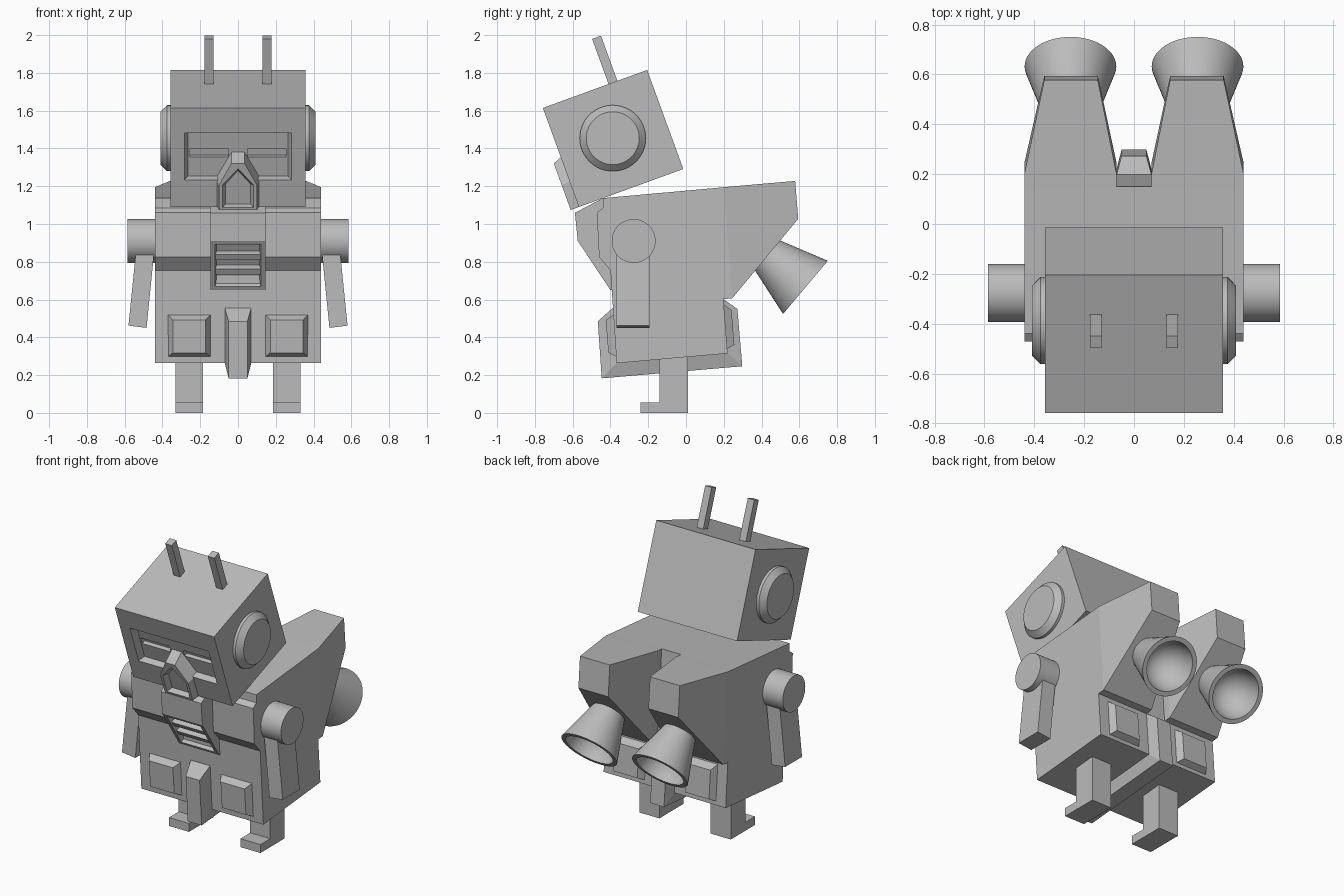
import bpy, bmesh, math
from mathutils import Matrix, Vector

cube = bpy.data.objects.get("Cube")
if cube:
    bpy.data.objects.remove(cube, do_unlink=True)

grey = bpy.data.materials.new("plain_grey")
grey.use_nodes = True
grey.diffuse_color = (0.5, 0.5, 0.5, 1)
grey.node_tree.nodes["Principled BSDF"].inputs["Base Color"].default_value = (0.5, 0.5, 0.5, 1)
SIDES = (("left", 1), ("right", -1))


def finish(name, bm, smooth=False):
    bmesh.ops.recalc_face_normals(bm, faces=bm.faces)
    mesh = bpy.data.meshes.new(name)
    bm.to_mesh(mesh)
    bm.free()
    mesh.materials.append(grey)
    ob = bpy.data.objects.new(name, mesh)
    bpy.context.collection.objects.link(ob)
    if smooth:
        bpy.ops.object.select_all(action='DESELECT')
        ob.select_set(True)
        bpy.context.view_layer.objects.active = ob
        bpy.ops.object.shade_smooth_by_angle(angle=math.radians(30))
    return ob


def hull(name, points, frame=Matrix()):
    """Convex solid around a few points."""
    bm = bmesh.new()
    for p in points:
        bm.verts.new(frame @ Vector(p))
    res = bmesh.ops.convex_hull(bm, input=bm.verts)
    inside = [v for v in res["geom_interior"] if isinstance(v, bmesh.types.BMVert)]
    bmesh.ops.delete(bm, geom=inside, context='VERTS')
    bmesh.ops.dissolve_limit(bm, angle_limit=0.01, verts=bm.verts, edges=bm.edges)
    return finish(name, bm)


def rect(x0, x1, z0, z1, y):
    return [(x, y, z) for x in (x0, x1) for z in (z0, z1)]


def box(name, x0, x1, y0, y1, z0, z1, frame=Matrix()):
    return hull(name, rect(x0, x1, z0, z1, y0) + rect(x0, x1, z0, z1, y1), frame)


def prism(name, profile, x0, x1):
    """Extrude a (y, z) profile along x."""
    bm = bmesh.new()
    face = bm.faces.new([bm.verts.new((x0, y, z)) for y, z in profile])
    res = bmesh.ops.extrude_face_region(bm, geom=[face])
    verts = [g for g in res["geom"] if isinstance(g, bmesh.types.BMVert)]
    bmesh.ops.translate(bm, verts=verts, vec=(x1 - x0, 0, 0))
    return finish(name, bm)


def lathe(name, profile, origin, axis):
    """Spin a (radius, distance) profile round an axis."""
    bm = bmesh.new()
    turn = Vector((0, 0, 1)).rotation_difference(Vector(axis)).to_matrix().to_4x4()
    verts = [bm.verts.new((r, 0, d)) for r, d in profile]
    edges = [bm.edges.new(pair) for pair in zip(verts, verts[1:])]
    bmesh.ops.spin(bm, geom=verts + edges, cent=(0, 0, 0), axis=(0, 0, 1),
                   angle=math.tau, steps=48)
    bmesh.ops.remove_doubles(bm, verts=bm.verts, dist=0.0005)
    bm.transform(Matrix.Translation(origin) @ turn)
    return finish(name, bm, smooth=True)


def cut(target, cutter):
    cutter.hide_render = True
    mod = target.modifiers.new("cut", 'BOOLEAN')
    mod.operation = 'DIFFERENCE'
    mod.solver = 'EXACT'
    mod.object = cutter
    bpy.context.view_layer.objects.active = target
    bpy.ops.object.modifier_apply(modifier=mod.name)
    bpy.data.objects.remove(cutter, do_unlink=True)


# Torso
torso = [(-0.44, 1.137), (-0.44, 1.085), (-0.472, 1.06), (-0.46, 0.825), (-0.40, 0.755),
         (-0.367, 0.263), (0.22, 0.315), (0.198, 0.602), (0.15, 1.19)]
prism("torso", torso, -0.44, 0.44)

# Chest block with a recessed louvred vent on its lower slope
chest = prism("chest_block", [(-0.40, 0.65), (-0.573, 0.91), (-0.588, 1.059),
                              (-0.44, 1.137), (-0.3, 1.14), (-0.3, 0.65)], -0.145, 0.145)
slope = Matrix.Translation((0, -0.40, 0.65)) @ Matrix.Rotation(math.radians(33.65), 4, 'X')
cut(chest, hull("vent_cutter", rect(-0.123, 0.123, 0.02, 0.292, -0.01)
                + rect(-0.113, 0.113, 0.03, 0.282, 0.045), slope))
for i, z in enumerate((0.095, 0.185)):
    box(f"vent_bar_{i + 1}", -0.118, 0.118, 0.008, 0.05, z, z + 0.035, slope)

# Strap running from the front, under the torso, to the back
inner = [(-0.388, 0.555), (-0.367, 0.263), (0.22, 0.315), (0.198, 0.602)]
outer = [(-0.467, 0.485), (-0.446, 0.183), (0.298, 0.247), (0.272, 0.55)]
hull("belly_strap", [(s * w, y, z) for s in (1, -1)
                     for w, ring in ((0.07, inner), (0.05, outer)) for y, z in ring])

# Head, built in a frame tilted forward
tilt = Matrix.Translation((0, -0.567, 1.09)) @ Matrix.Rotation(math.radians(20), 4, 'X')
head = box("head", -0.358, 0.358, 0, 0.588, 0, 0.558, tilt)
cut(head, hull("visor_cutter", rect(-0.288, 0.288, 0.151, 0.418, -0.01)
               + rect(-0.265, 0.265, 0.16, 0.41, 0.04), tilt))
for side, s in SIDES:
    cut(head, box("eye_cutter", s * 0.05, s * 0.255, 0.03, 0.065, 0.268, 0.312, tilt))

# Beak with an arched recess
beak = hull("beak", [(s * x, y, z) for s in (1, -1) for x, y, z in (
    (0.12, 0.045, 0), (0.12, 0.045, 0.145), (0.034, 0.045, 0.297),
    (0.1, -0.046, 0), (0.1, -0.046, 0.14), (0.035, -0.046, 0.262))], tilt)
cut(beak, hull("beak_cutter", [(s * x, y, z) for s in (1, -1) for x, y, z in (
    (0.085, -0.05, 0.012), (0.085, -0.05, 0.14), (0, -0.05, 0.235),
    (0.065, -0.012, 0.02), (0.065, -0.012, 0.135), (0, -0.012, 0.21))], tilt))

for side, s in SIDES:
    # Ears and antennae
    lathe(f"{side}_ear", [(0, -0.02), (0.175, -0.02), (0.175, 0.018), (0.14, 0.052), (0, 0.052)],
          tilt @ Vector((s * 0.358, 0.293, 0.281)), (s, 0, 0))
    box(f"{side}_antenna", s * 0.13, s * 0.177, 0.37, 0.42, 0.54, 0.812, tilt)

    # Shoulders and splayed arms
    lathe(f"{side}_shoulder", [(0, 0), (0.116, 0), (0.116, 0.165), (0, 0.165)],
          (s * 0.42, -0.277, 0.91), (s, 0, 0))
    hull(f"{side}_arm", [(s * x, y, z) for y in (-0.367, -0.193) for x, z in (
        (0.437, 0.92), (0.533, 0.925), (0.58, 0.462), (0.484, 0.45))])

    # Legs with toes
    prism(f"{side}_leg", [(-0.24, 0), (0.01, 0), (0.01, 0.32), (-0.14, 0.32),
                          (-0.14, 0.055), (-0.24, 0.055)], s * 0.185, s * 0.33)

    # Tapered rear pods
    root = [(0.15, 1.19), (0.2, 1.195), (0.198, 0.602), (0.245, 0.607)]
    tip = [(0.578, 1.228), (0.594, 1.027)]
    hull(f"{side}_pod", [(s * x, y, z) for xs, ring in (((0.07, 0.44), root), ((0.145, 0.36), tip))
                         for x in xs for y, z in ring])

    # Hollow nozzles
    bowl = [(0.155 * math.cos(a), 0.254 - 0.19 * math.sin(a))
            for a in (math.pi / 2 * i / 10 for i in range(11))]
    lathe(f"{side}_nozzle", [(0, -0.03), (0.097, -0.03), (0.184, 0.254)] + bowl,
          (s * 0.255, 0.438, 0.828), (0, 0.765, -0.644))

    # Chamfered pads on the front and back of the hips
    hull(f"{side}_front_pad", [(s * x, y, z) for x0, x1, ring in (
        (0.145, 0.37, ((-0.383, 0.52), (-0.368, 0.298))),
        (0.172, 0.345, ((-0.425, 0.492), (-0.411, 0.318)))) for x in (x0, x1) for y, z in ring])
    hull(f"{side}_back_pad", [(s * x, y, z) for x0, x1, ring in (
        (0.145, 0.37, ((0.198, 0.575), (0.217, 0.34))),
        (0.172, 0.345, ((0.241, 0.544), (0.256, 0.36)))) for x in (x0, x1) for y, z in ring])
